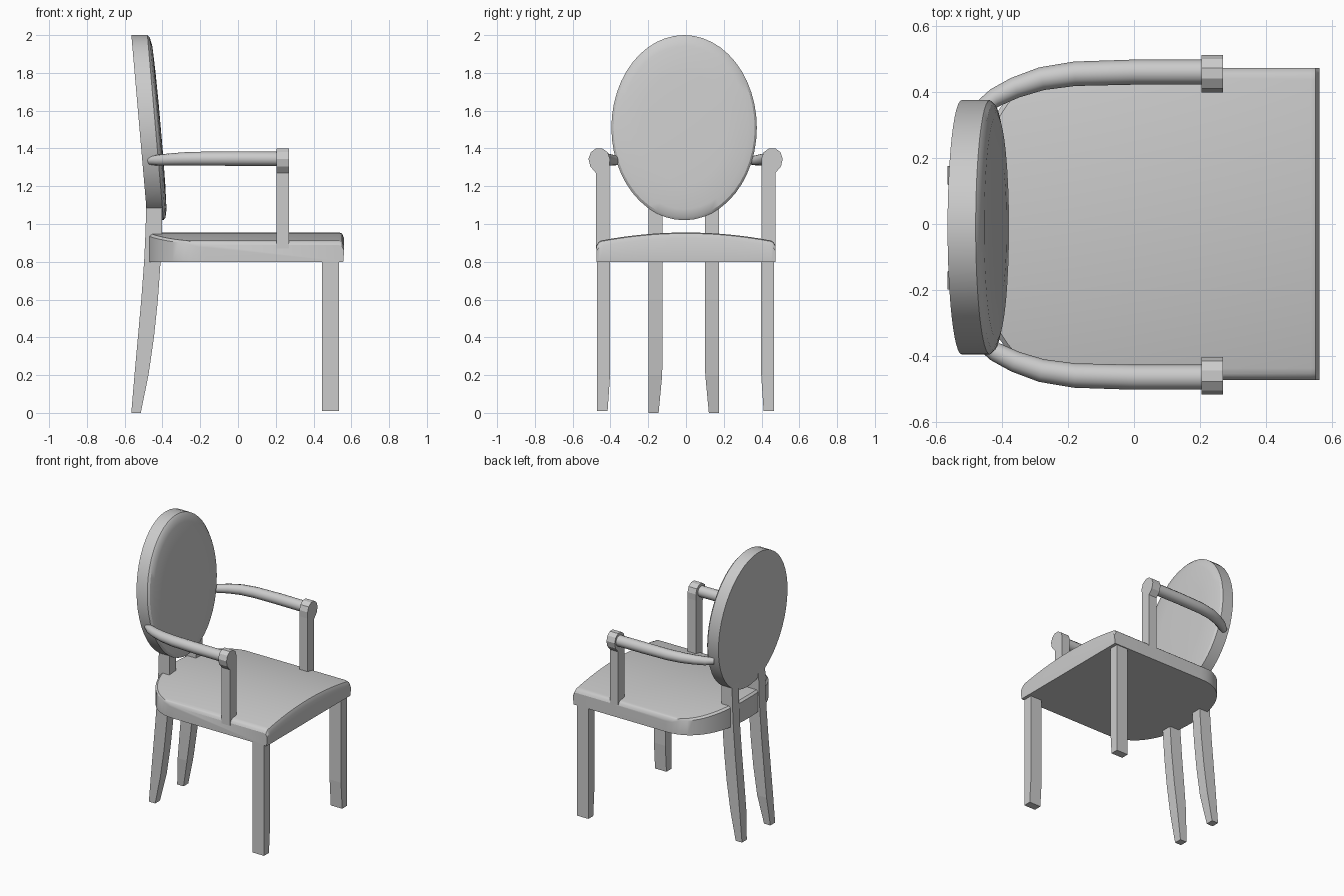
import bpy, bmesh, math
from mathutils import Vector

if "Cube" in bpy.data.objects:
    bpy.data.objects.remove(bpy.data.objects["Cube"], do_unlink=True)

grey = bpy.data.materials.new("plain_grey")
grey.use_nodes = True
grey.diffuse_color = (0.6, 0.6, 0.6, 1)
grey.node_tree.nodes["Principled BSDF"].inputs["Base Color"].default_value = (0.6, 0.6, 0.6, 1)


def loft(name, rings, smooth=None):
    """Skin a list of equal-length closed rings and cap both ends."""
    bm = bmesh.new()
    loops = [[bm.verts.new(p) for p in ring] for ring in rings]
    n = len(loops[0])
    for a, b in zip(loops, loops[1:]):
        for i in range(n):
            j = (i + 1) % n
            bm.faces.new((a[i], a[j], b[j], b[i]))
    bm.faces.new(loops[0])
    bm.faces.new(loops[-1])
    bmesh.ops.recalc_face_normals(bm, faces=bm.faces)
    mesh = bpy.data.meshes.new(name)
    bm.to_mesh(mesh)
    bm.free()
    mesh.materials.append(grey)
    obj = bpy.data.objects.new(name, mesh)
    bpy.context.collection.objects.link(obj)
    if smooth:
        bpy.ops.object.select_all(action="DESELECT")
        obj.select_set(True)
        bpy.context.view_layer.objects.active = obj
        bpy.ops.object.shade_smooth_by_angle(angle=math.radians(smooth))
    return obj


# Seat: crowned across its width, with a rounded rear outline
seat_rings = []
steps = 32
for k in range(steps + 1):
    t = -math.cos(math.pi * k / steps)
    y = 0.473 * t
    rear = -0.17 - 0.32 * max(0, 1 - abs(t) ** 2.3) ** (1 / 2.3)
    top = 0.955 - 0.047 * t * t - 0.02 * max(0, abs(t) - 0.97) / 0.03
    section = [(rear, 0.8), (0.557, 0.8), (0.562, top - 0.03),
               (0.55, top - 0.005), (0.535, top), (rear + 0.015, top), (rear, top - 0.012)]
    seat_rings.append([(x, y, z) for x, z in section])
loft("seat", seat_rings, 30)

# Oval backrest: leaning slab with a softly domed front
lean = 0.087
centre = Vector((-0.477, -0.01, 1.51))


def oval(scale, depth):
    ring = []
    for i in range(48):
        a = math.tau * i / 48
        up = 0.49 * scale * math.sin(a)
        ring.append(centre + Vector((depth - lean * up, 0.385 * scale * math.cos(a), up)))
    return ring


loft("backrest", [oval(1, -0.045), oval(1, 0.04), oval(0.97, 0.052),
                  oval(0.88, 0.061), oval(0.6, 0.066), oval(0.25, 0.068)], 30)

for side, label in ((1, "left"), (-1, "right")):
    # Front leg, tapering inward near the foot
    rings = []
    for z, inner in ((0.01, 0.413), (0.2, 0.4), (0.82, 0.4)):
        rings.append([(x, side * y - 0.002, z) for x, y in
                      ((0.445, inner), (0.535, inner), (0.535, 0.468), (0.445, 0.468))])
    loft(label + "_front_leg", rings)

    # Rear leg, swept back and carried up to the backrest
    rings = []
    for z, back, front, inner in ((0, -0.565, -0.515, 0.133), (0.2, -0.548, -0.474, 0.114),
                                  (0.4, -0.53, -0.445, 0.112), (0.6, -0.512, -0.424, 0.112),
                                  (0.8, -0.497, -0.41, 0.112), (0.95, -0.49, -0.403, 0.112),
                                  (1.12, -0.485, -0.402, 0.112)):
        rings.append([(x, side * y - 0.012, z) for x, y in
                      ((back, inner), (front, inner), (front, 0.187), (back, 0.187))])
    loft(label + "_rear_leg", rings)

    # Arm post with a knobbed head
    outline = [(0.403, 0.87), (0.475, 0.87), (0.475, 1.27), (0.505, 1.305), (0.514, 1.345),
               (0.502, 1.38), (0.475, 1.4), (0.442, 1.4), (0.413, 1.38), (0.401, 1.345),
               (0.403, 1.3)]
    loft(label + "_arm_post",
         [[(x, side * y - 0.002, z) for y, z in outline] for x in (0.205, 0.27)])

    # Curved armrest running from the post to the backrest rim
    path = [(0.22, 0.462, 1.345, 0.038), (0, 0.462, 1.346, 0.038), (-0.18, 0.457, 1.346, 0.037),
            (-0.28, 0.442, 1.345, 0.035), (-0.36, 0.415, 1.342, 0.032),
            (-0.42, 0.385, 1.338, 0.029), (-0.465, 0.352, 1.336, 0.023)]
    rings = []
    for i, (x, y, z, r) in enumerate(path):
        before, after = path[max(i - 1, 0)], path[min(i + 1, len(path) - 1)]
        d = Vector((after[0] - before[0], after[1] - before[1], 0)).normalized()
        across = Vector((-d.y, d.x, 0))
        ring = []
        for k in range(12):
            a = math.tau * k / 12
            p = Vector((x, y, z)) + across * r * math.cos(a) + Vector((0, 0, r * math.sin(a)))
            ring.append((p.x, side * p.y - 0.002, p.z))
        rings.append(ring)
    loft(label + "_armrest", rings, 40)
